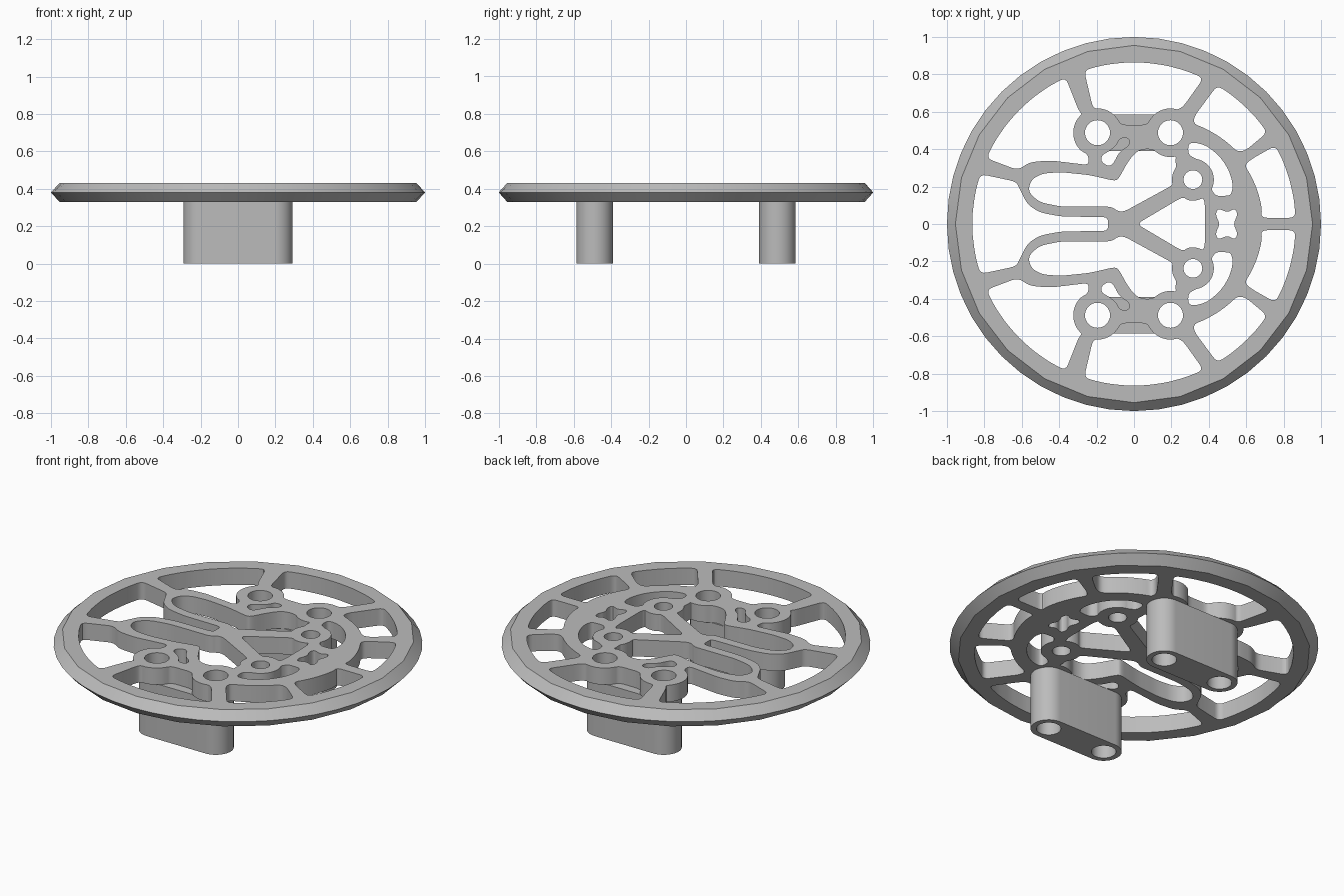
import bpy, bmesh
from math import sin, cos, pi, radians
from mathutils import Vector

cube = bpy.data.objects.get("Cube")
if cube:
    bpy.data.objects.remove(cube, do_unlink=True)

grey = bpy.data.materials.new("plain grey")
grey.use_nodes = True
tone = (0.5, 0.5, 0.5, 1)
grey.diffuse_color = tone
grey.node_tree.nodes["Principled BSDF"].inputs["Base Color"].default_value = tone

LOW, HIGH, RIDGE = 0.33, 0.43, 0.38
RIM_EDGE, RIM_INNER = 0.955, 0.865
BOSS, SMALL_BOSS, BOLT, SMALL_BOLT = 0.13, 0.112, 0.067, 0.05
LEFT_BOSS, RIGHT_BOSS, EYE = (-.195, .488), (.195, .488), (.315, .237)


def arc(centre, radius, start, end, step=7):
    """Points along an arc, angles in degrees."""
    count = max(2, round(abs(end - start) / step))
    angles = [radians(start + (end - start) * i / count) for i in range(count + 1)]
    return [(centre[0] + radius * cos(a), centre[1] + radius * sin(a)) for a in angles]


def circle(centre, radius, sides=32):
    return arc(centre, radius, 0, 360, 360 / sides)[:-1]


def rim(start, end):
    return arc((0, 0), RIM_INNER, start, end)


def flip(points):
    return [(x, -y) for x, y in reversed(points)]


def both_sides(half):
    """Close a half outline that starts and ends on the x axis."""
    return half + flip(half)[1:-1]


def rounded(points, radius=0.035, steps=4):
    """Fillet every corner of a closed outline."""
    pts = [Vector(p) for p in points]
    out = []
    for i, p in enumerate(pts):
        before, after = pts[i - 1] - p, pts[(i + 1) % len(pts)] - p
        a = p + before.normalized() * min(radius, before.length * 0.45)
        b = p + after.normalized() * min(radius, after.length * 0.45)
        for k in range(steps + 1):
            t = k / steps
            out.append(a * (1 - t) ** 2 + p * 2 * t * (1 - t) + b * t * t)
    return [tuple(v) for v in out]


def add_object(name, bm):
    mesh = bpy.data.meshes.new(name)
    bm.to_mesh(mesh)
    bm.free()
    mesh.materials.clear()
    mesh.materials.append(grey)
    obj = bpy.data.objects.new(name, mesh)
    bpy.context.collection.objects.link(obj)
    bpy.ops.object.select_all(action='DESELECT')
    obj.select_set(True)
    bpy.context.view_layer.objects.active = obj
    bpy.ops.object.shade_smooth_by_angle(angle=radians(30))
    return obj


def extruded(outlines, bottom, top):
    """Solid from a first outline pierced by the remaining ones."""
    curve = bpy.data.curves.new("profile", 'CURVE')
    curve.dimensions, curve.fill_mode = '2D', 'BOTH'
    curve.extrude = (top - bottom) / 2
    for outline in outlines:
        spline = curve.splines.new('POLY')
        spline.points.add(len(outline) - 1)
        for point, (x, y) in zip(spline.points, outline):
            point.co = (x, y, 0, 1)
        spline.use_cyclic_u = True
    temp = bpy.data.objects.new("profile", curve)
    bpy.context.collection.objects.link(temp)
    graph = bpy.context.evaluated_depsgraph_get()
    mesh = bpy.data.meshes.new_from_object(temp.evaluated_get(graph))
    bm = bmesh.new()
    bm.from_mesh(mesh)
    bpy.data.objects.remove(temp, do_unlink=True)
    bpy.data.curves.remove(curve)
    bpy.data.meshes.remove(mesh)
    bmesh.ops.translate(bm, verts=bm.verts, vec=(0, 0, (bottom + top) / 2))
    bmesh.ops.remove_doubles(bm, verts=bm.verts, dist=0.0003)
    bmesh.ops.recalc_face_normals(bm, faces=bm.faces)
    return bm


# Openings crossing the centre line
ear_gap = both_sides(
    [(-RIM_INNER, 0)] + rim(176, 162)
    + [(-.63, .226), (-.612, .19), (-.57, .105), (-.505, .062), (-.39, .04),
       (-.14, .037), (-.14, 0)])
face_triangle = both_sides(
    [(.015, 0), (.26, .145)] + arc(EYE, SMALL_BOSS, 255, 300) + [(.38, .1), (.38, 0)])
mouth = both_sides(
    [(.46, 0), (.435, .05), (.45, .085), (.5, .06), (.54, .085), (.555, .05), (.53, 0)])

# Openings repeated on each side
head = (.14, 0)
ear = ([(-.565, .19), (-.545, .24), (-.49, .27), (-.39, .277), (-.24, .262), (-.1, .23),
        (-.08, .245), (-.04, .32), (0, .375), (.04, .4), (.1, .4)]
       + arc(RIGHT_BOSS, BOSS, 240, 283) + [(.222, .335)] + arc(EYE, SMALL_BOSS, 143, 195)
       + [(-.055, .065), (-.09, .07), (-.12, .093), (-.39, .093), (-.5, .115), (-.55, .155)])
side_back = (rim(156, 115) + [(-.297, .61)] + arc(LEFT_BOSS, BOSS, 130, 230)
             + [(-.245, .37), (-.24, .315), (-.45, .34), (-.56, .33), (-.62, .288)])
side_middle = (rim(108, 64.5) + [(.265, .63)] + arc(RIGHT_BOSS, BOSS, 72, 145)
               + [(.068, .53), (-.068, .53)] + arc(LEFT_BOSS, BOSS, 35, 95) + [(-.222, .63)])
side_front = (rim(59, 34.5) + [(.598, .394)] + arc(head, .565, 43, 66)
              + [(.32, .535), (.322, .575)])
front = rim(29, 2.2) + [(.68, .033)] + arc(head, .55, 8, 35) + [(.63, .348)]
cheek = ([(.29, .43), (.33, .436), (.395, .415), (.46, .36), (.507, .29), (.53, .21),
          (.52, .155), (.485, .15), (.438, .15)]
         + arc(EYE, SMALL_BOSS, -28, 80) + [(.29, .37)])
notch = [(-.17, .37), (-.178, .34), (-.15, .313), (-.115, .313), (-.08, .385),
         (-.025, .42), (-.025, .46), (-.075, .46), (-.095, .42), (-.13, .39)]

openings = [rounded(o) for o in (ear_gap, face_triangle, mouth)]
for half in (ear, side_back, side_middle, side_front, front, cheek, notch):
    openings += [rounded(half), rounded(flip(half))]
for centre, radius in ((LEFT_BOSS, BOLT), (RIGHT_BOSS, BOLT), (EYE, SMALL_BOLT)):
    hole = circle(centre, radius)
    openings += [hole, flip(hole)]

# Pierced plate, left open round its edge for the bevelled rim
SIDES = 24
plate = extruded([circle((0, 0), RIM_EDGE, SIDES)] + openings, LOW, HIGH)
walls = [f for f in plate.faces if abs(f.normal.z) < 0.5
         and all(v.co.xy.length > 0.9 for v in f.verts)]
bmesh.ops.delete(plate, geom=walls, context='FACES')
add_object("pierced_plate", plate)

# Bevelled rim: a fine ridge between two coarser edges
bm = bmesh.new()
rings = []
for z in (LOW, RIDGE, HIGH):
    ring = []
    for i in range(SIDES * 2):
        r = 1 if z == RIDGE else RIM_EDGE * (cos(pi / SIDES) if i % 2 else 1)
        a = pi * i / SIDES
        ring.append(bm.verts.new((r * cos(a), r * sin(a), z)))
    rings.append(ring)
for lower, upper in zip(rings, rings[1:]):
    for i in range(SIDES * 2):
        j = (i + 1) % (SIDES * 2)
        bm.faces.new((lower[i], lower[j], upper[j], upper[i]))
add_object("bevelled_rim", bm)

# Mounting blocks with two bolt holes each
END = 0.0975
block = arc(RIGHT_BOSS, END, -90, 90) + arc(LEFT_BOSS, END, 90, 270)
block_outlines = [block, circle(LEFT_BOSS, BOLT), circle(RIGHT_BOSS, BOLT)]
add_object("back_mounting_block", extruded(block_outlines, 0, LOW))
add_object("front_mounting_block", extruded([flip(o) for o in block_outlines], 0, LOW))
